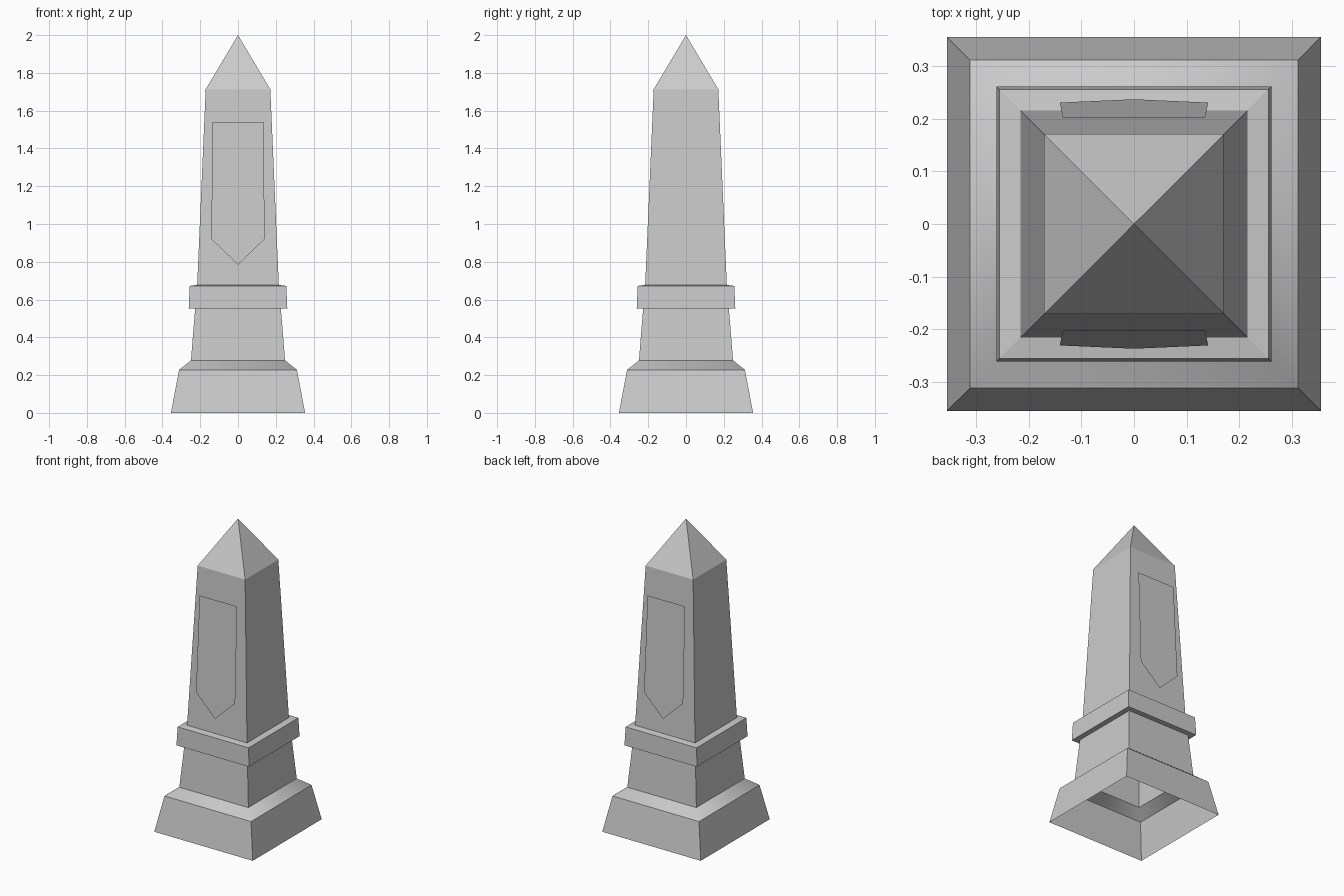
import bpy
import bmesh

if "Cube" in bpy.data.objects:
    bpy.data.objects.remove(bpy.data.objects["Cube"])


def finish(name, bm):
    mesh = bpy.data.meshes.new(name)
    bm.to_mesh(mesh)
    bm.free()
    obj = bpy.data.objects.new(name, mesh)
    bpy.context.collection.objects.link(obj)
    return obj


# Square profile from ground to shaft top: (half width, height)
PROFILE = [
    (0.355, 0.0), (0.312, 0.228),     # plinth, open underneath
    (0.249, 0.278), (0.227, 0.552),   # sloping ledge and pedestal
    (0.261, 0.552), (0.256, 0.672),   # collar
    (0.216, 0.678), (0.171, 1.713),   # tapering shaft
]
LEDGE = 1
CORNERS = [(-1, -1), (1, -1), (1, 1), (-1, 1)]

# Obelisk shell with pyramid cap
bm = bmesh.new()
rings = [[bm.verts.new((sx * h, sy * h, z)) for sx, sy in CORNERS] for h, z in PROFILE]
for level, (low, high) in enumerate(zip(rings, rings[1:])):
    for i in range(4):
        j = (i + 1) % 4
        face = bm.faces.new((low[i], low[j], high[j], high[i]))
        face.smooth = level == LEDGE
apex = bm.verts.new((0, 0, 2.0))
for i in range(4):
    bm.faces.new((rings[-1][i], rings[-1][(i + 1) % 4], apex))
finish("obelisk", bm)

# Thin pointed plaques standing just off the front and back of the shaft
PLAQUE = [(-0.135, 1.54), (-0.141, 0.92), (0, 0.785), (0.141, 0.92), (0.135, 1.54)]


def plaque_depth(z):
    return 0.202 + (1.54 - z) * 0.0464


for name, side in (("front_plaque", -1), ("back_plaque", 1)):
    bm = bmesh.new()
    bm.faces.new([bm.verts.new((-side * x, side * plaque_depth(z), z)) for x, z in PLAQUE])
    finish(name, bm)
